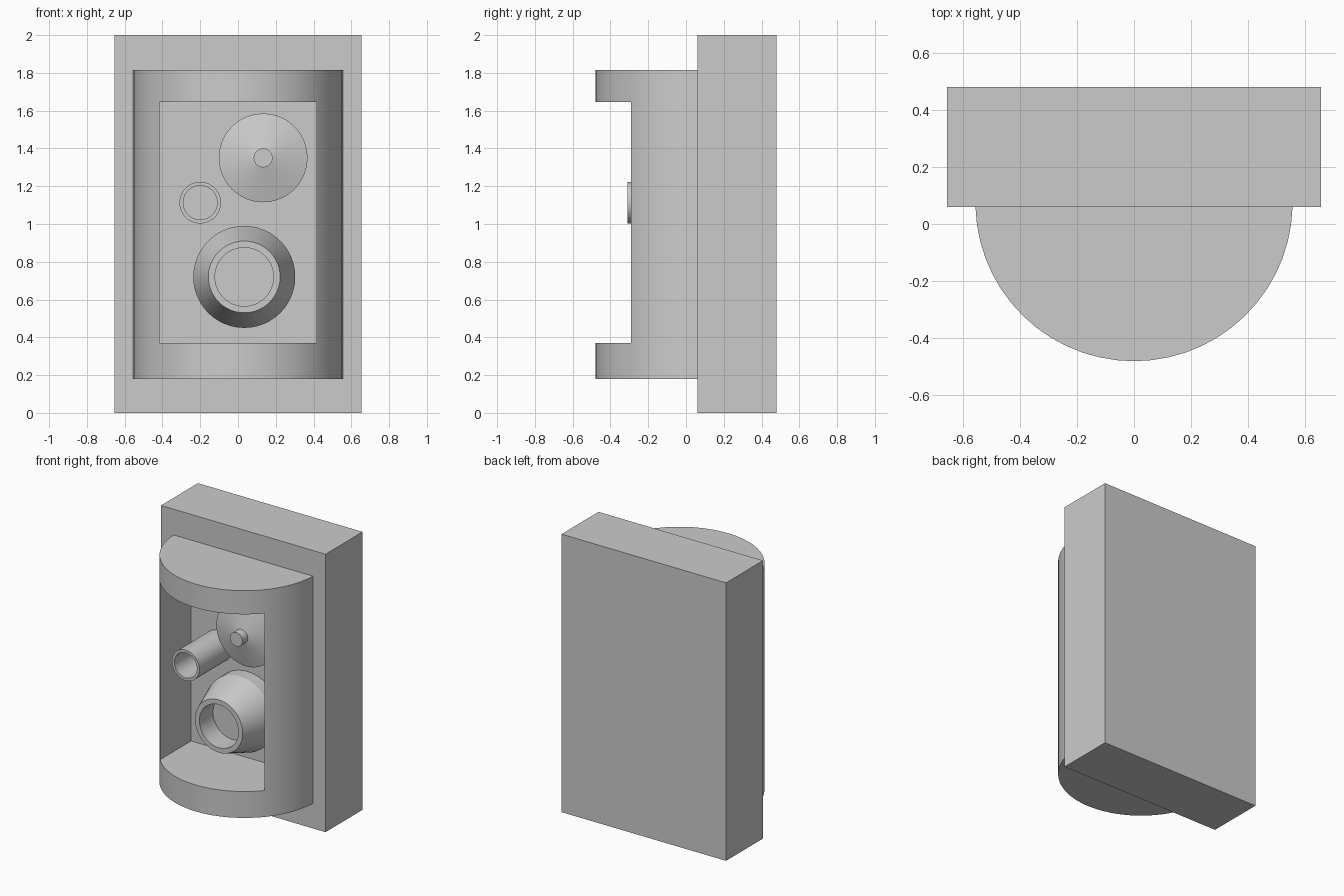
import bpy, bmesh, math

if "Cube" in bpy.data.objects:
    bpy.data.objects.remove(bpy.data.objects["Cube"])

WALL = 0.06  # front plane of the back plate


def finish(name, bm, smooth=True):
    bmesh.ops.remove_doubles(bm, verts=bm.verts, dist=1e-5)
    bmesh.ops.recalc_face_normals(bm, faces=bm.faces)
    mesh = bpy.data.meshes.new(name)
    bm.to_mesh(mesh)
    bm.free()
    ob = bpy.data.objects.new(name, mesh)
    bpy.context.collection.objects.link(ob)
    if smooth:
        shade(ob)
    return ob


def select(ob):
    bpy.ops.object.select_all(action='DESELECT')
    ob.select_set(True)
    bpy.context.view_layer.objects.active = ob


def shade(ob):
    select(ob)
    bpy.ops.object.shade_smooth_by_angle(angle=math.radians(15))


def box(name, x, y, z):
    bm = bmesh.new()
    bmesh.ops.create_cube(bm, size=1)
    for v in bm.verts:
        v.co = [lo + (c + 0.5) * (hi - lo) for c, (lo, hi) in zip(v.co, (x, y, z))]
    return finish(name, bm, False)


def lathe(name, x, z, profile, steps=48):
    """Spin (radius, y) points about a front-to-back axis at x, z."""
    bm = bmesh.new()
    verts = [bm.verts.new((x + r, y, z)) for r, y in profile]
    edges = [bm.edges.new(pair) for pair in zip(verts, verts[1:])]
    bmesh.ops.spin(bm, geom=verts + edges, cent=(x, 0, z), axis=(0, 1, 0),
                   angle=math.tau, steps=steps, use_merge=True)
    return finish(name, bm)


# Back plate
box("back_plate", (-0.655, 0.655), (WALL, 0.48), (0, 2))

# Half-round housing, extruded upwards
R, CY, N = 0.555, 0.075, 28
bm = bmesh.new()
a0 = math.asin((CY - WALL) / R)
arc = [math.pi + a0 + (math.pi - 2 * a0) * i / N for i in range(N + 1)]
base = bm.faces.new([bm.verts.new((R * math.cos(a), CY + R * math.sin(a), 0.18)) for a in arc])
top = bmesh.ops.extrude_face_region(bm, geom=[base], use_keep_orig=True)["geom"]
for v in (g for g in top if isinstance(g, bmesh.types.BMVert)):
    v.co.z = 1.815
housing = finish("housing", bm, False)

# Rectangular opening through the housing to the plate
cutter = box("opening_cutter", (-0.415, 0.415), (-0.8, 0.3), (0.37, 1.645))
cutter.hide_render = True
cut = housing.modifiers.new("opening", 'BOOLEAN')
cut.object, cut.operation, cut.solver = cutter, 'DIFFERENCE', 'EXACT'
select(housing)
bpy.ops.object.modifier_apply(modifier=cut.name)
bpy.data.objects.remove(cutter)
shade(housing)

# Shallow conical dial with a central stub
lathe("dial", 0.133, 1.35, [(0, WALL), (0.235, WALL), (0.235, -0.10), (0.05, -0.15),
                            (0.05, -0.21), (0, -0.21)])

# Small hollow tube
lathe("small_tube", -0.2, 1.113, [(0, WALL), (0.11, WALL), (0.11, -0.31), (0.09, -0.31),
                                  (0.09, -0.08), (0, -0.08)])

# Large tapered nozzle with a recessed mouth
lathe("nozzle", 0.033, 0.72, [(0, WALL), (0.27, WALL), (0.27, -0.03), (0.19, -0.265),
                              (0.155, -0.265), (0.155, -0.11), (0, -0.11)])
